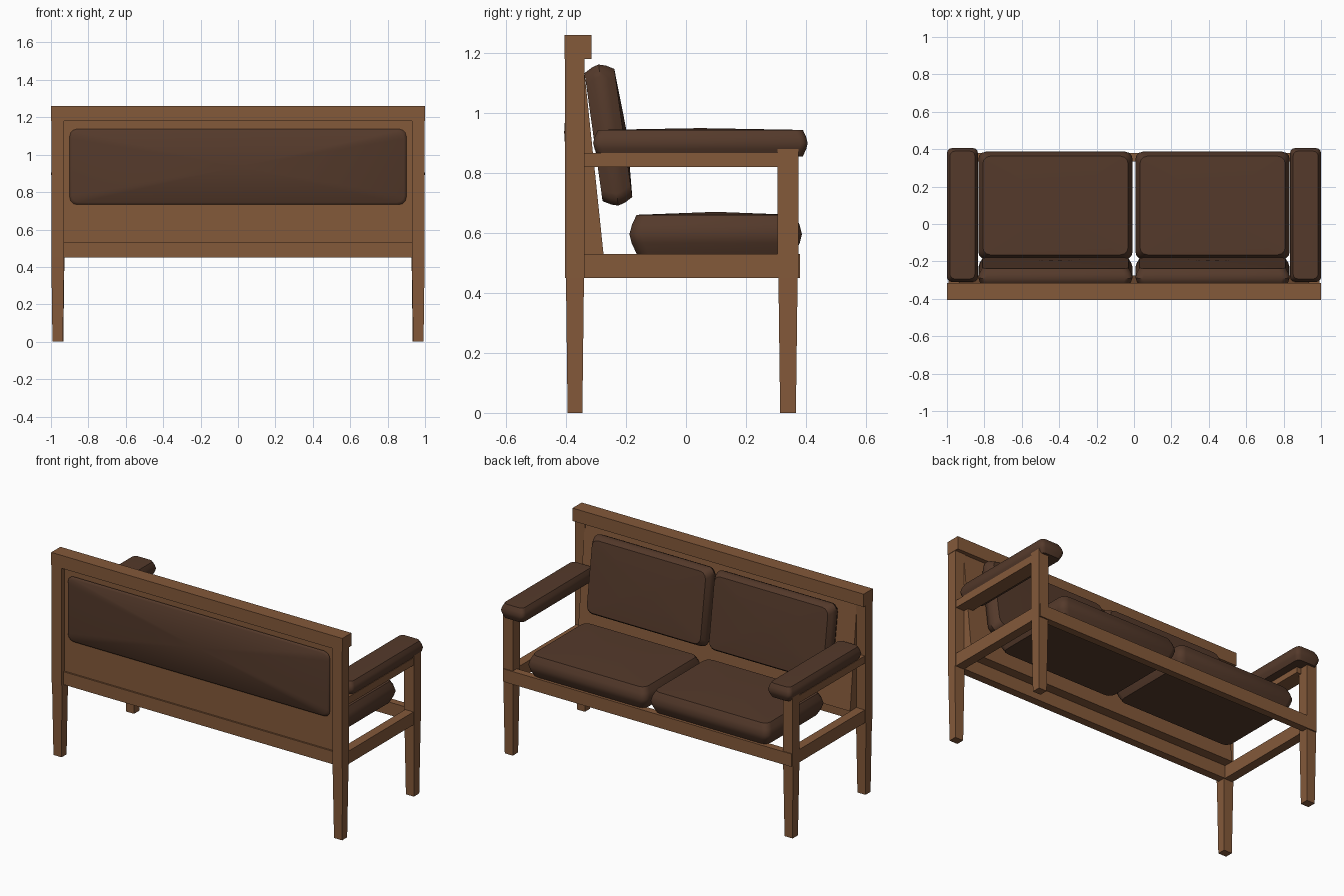
import bpy, bmesh, math
from mathutils import Matrix, Vector

if "Cube" in bpy.data.objects:
    bpy.data.objects.remove(bpy.data.objects["Cube"])

def material(name, col):
    m = bpy.data.materials.new(name)
    m.diffuse_color = (*col, 1)
    m.use_nodes = True
    m.node_tree.nodes["Principled BSDF"].inputs["Base Color"].default_value = m.diffuse_color
    return m

WOOD = material("wood", (0.23, 0.10, 0.042))
LEATHER = material("leather", (0.09, 0.042, 0.024))

def finish(name, bm, mat, smooth=False):
    bmesh.ops.recalc_face_normals(bm, faces=bm.faces)
    me = bpy.data.meshes.new(name)
    bm.to_mesh(me)
    bm.free()
    ob = bpy.data.objects.new(name, me)
    bpy.context.collection.objects.link(ob)
    me.materials.append(mat)
    if smooth:
        bpy.ops.object.select_all(action='DESELECT')
        bpy.context.view_layer.objects.active = ob
        ob.select_set(True)
        bpy.ops.object.shade_smooth_by_angle(angle=math.radians(40))
    return ob

def box(name, x, y, z, taper=1.0):
    """Box from ranges; taper narrows the bottom face."""
    bm = bmesh.new()
    bmesh.ops.create_cube(bm, size=1)
    for v in bm.verts:
        t = taper if v.co.z < 0 else 1
        v.co = Vector((sum(x) / 2 + v.co.x * (x[1] - x[0]) * t,
                       sum(y) / 2 + v.co.y * (y[1] - y[0]) * t,
                       sum(z) / 2 + v.co.z * (z[1] - z[0])))
    return finish(name, bm, WOOD)

def outline(w, d, r, n=3):
    """Rounded rectangle outline centred on the origin."""
    pts = []
    for i, (sx, sy) in enumerate(((1, 1), (-1, 1), (-1, -1), (1, -1))):
        for k in range(n + 1):
            a = math.pi / 2 * (i + k / n)
            pts.append((sx * (w / 2 - r) + r * math.cos(a),
                        sy * (d / 2 - r) + r * math.sin(a)))
    return pts

def pillow(name, w, d, h, crown, inset, matrix, r=0.04):
    """Flat-bottomed cushion with bulging sides and a crowned top."""
    bm = bmesh.new()
    rings = []
    for z, ins in ((0, inset), (h * 0.28, inset * 0.3), (h * 0.5, 0),
                   (h * 0.75, inset * 0.35), (h, inset)):
        rings.append([bm.verts.new((px, py, z))
                      for px, py in outline(w - 2 * ins, d - 2 * ins, r)])
    n = len(rings[0])
    for a, b in zip(rings, rings[1:]):
        for i in range(n):
            bm.faces.new((a[i], a[(i + 1) % n], b[(i + 1) % n], b[i]))
    bm.faces.new(rings[0][::-1])
    apex = bm.verts.new((0, 0, h + crown))
    for i in range(n):
        bm.faces.new((rings[-1][i], rings[-1][(i + 1) % n], apex))
    bm.transform(matrix)
    return finish(name, bm, LEATHER, True)

# back: top rail, lower rail, wedge panel with slanted front
box("top_rail", (-1, 1), (-0.405, -0.315), (1.18, 1.26))
box("lower_back_rail", (-0.94, 0.94), (-0.385, -0.335), (0.45, 0.53))
bm = bmesh.new()
prof = ((-0.375, 0.53), (-0.275, 0.53), (-0.343, 1.18), (-0.375, 1.18))
face = bm.faces.new([bm.verts.new((-0.935, y, z)) for y, z in prof])
ext = bmesh.ops.extrude_face_region(bm, geom=[face])
bmesh.ops.translate(bm, vec=(1.87, 0, 0),
                    verts=[v for v in ext["geom"] if isinstance(v, bmesh.types.BMVert)])
finish("back_panel", bm, WOOD)

# padding on the outside of the back
pillow("rear_pad", 1.80, 0.405, 0.022, 0.012, 0.012,
       Matrix.Translation((0, -0.372, 0.935)) @ Matrix.Rotation(math.radians(90), 4, 'X'))

# front seat rail
box("front_rail", (-0.99, 0.99), (0.335, 0.38), (0.45, 0.53))

for side, s in (("left", -1), ("right", 1)):
    def span(a, b):
        return (a, b) if s > 0 else (-b, -a)
    # posts and legs
    box(side + "_back_post", span(0.93, 0.998), (-0.403, -0.338), (0.45, 1.18))
    box(side + "_back_leg", span(0.93, 0.998), (-0.40, -0.340), (0, 0.45), 0.82)
    box(side + "_front_post", span(0.928, 0.995), (0.305, 0.375), (0.45, 0.915))
    box(side + "_front_leg", span(0.928, 0.995), (0.308, 0.372), (0, 0.45), 0.82)
    # side rails
    box(side + "_seat_rail", span(0.935, 0.992), (-0.36, 0.34), (0.45, 0.53))
    box(side + "_arm_rail", span(0.90, 0.992), (-0.34, 0.32), (0.82, 0.866))
    # cushions
    pillow(side + "_arm_pad", 0.165, 0.715, 0.088, 0.006, 0.016,
           Matrix.Translation((s * 0.9175, 0.048, 0.855)), 0.025)
    pillow(side + "_seat_cushion", 0.825, 0.575, 0.13, 0.01, 0.024,
           Matrix.Translation((s * 0.42, 0.099, 0.53)))
    pillow(side + "_back_cushion", 0.825, 0.475, 0.10, 0.012, 0.022,
           Matrix.Translation((s * 0.42, -0.308, 0.919))
           @ Matrix.Rotation(math.radians(-82), 4, 'X'))
